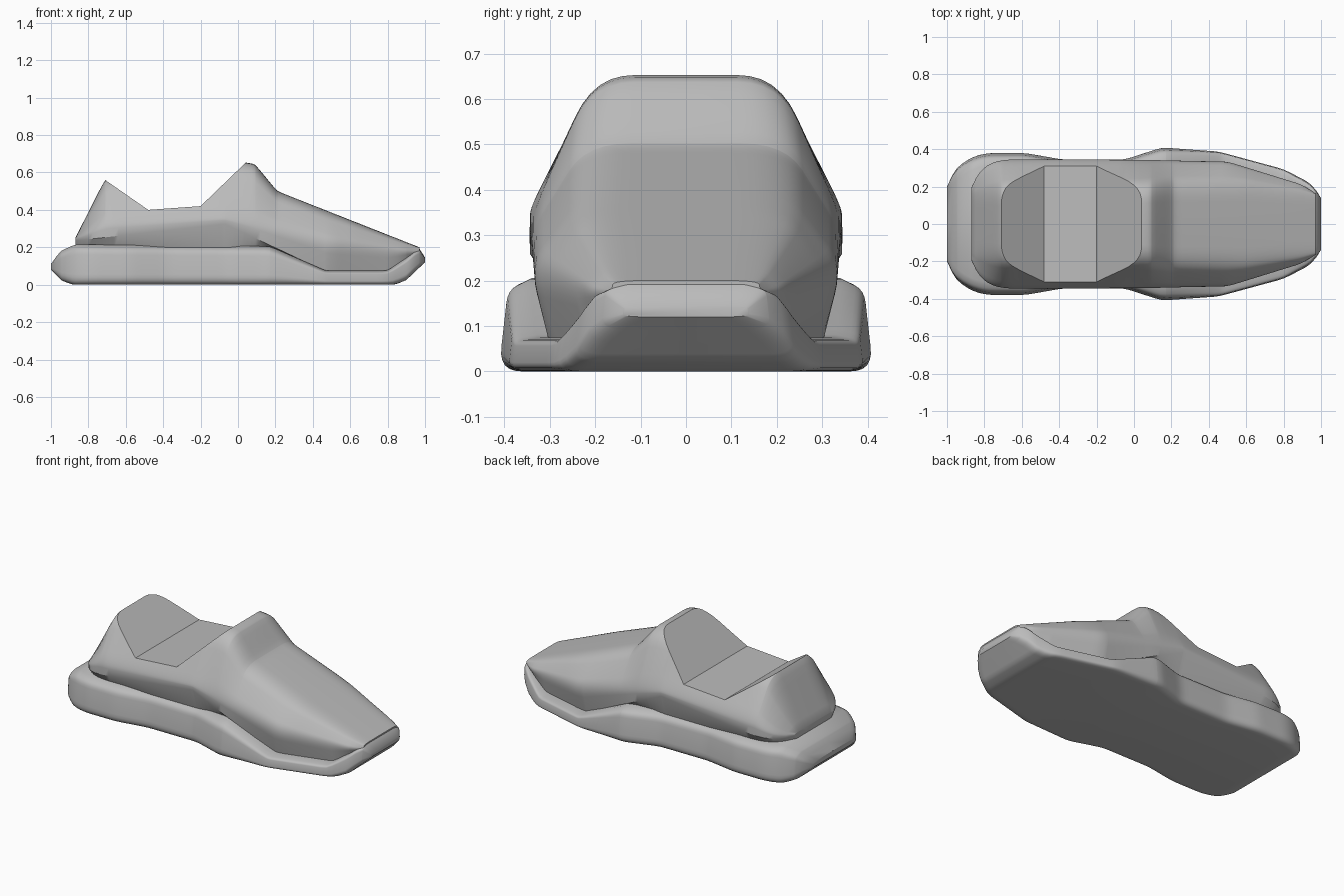
import bpy, bmesh
from mathutils import Vector

if "Cube" in bpy.data.objects:
    bpy.data.objects.remove(bpy.data.objects["Cube"])

GREY = (0.5, 0.5, 0.5, 1)
paint = bpy.data.materials.new("light grey")
paint.use_nodes = True
paint.diffuse_color = GREY
paint.node_tree.nodes["Principled BSDF"].inputs["Base Color"].default_value = GREY


def sample(keys, x):
    """Piecewise linear profile."""
    if x <= keys[0][0]:
        return keys[0][1]
    for (xa, va), (xb, vb) in zip(keys, keys[1:]):
        if x <= xb:
            return va + (vb - va) * (x - xa) / (xb - xa)
    return keys[-1][1]


def soft(keys, x, r=0.03):
    """Profile with its kinks rounded off, exact at both ends."""
    r = min(r, x - keys[0][0], keys[-1][0] - x)
    return sum(sample(keys, x + r * k / 4) for k in range(-4, 5)) / 9


def arc(a, corner, b, steps=6):
    """Rounded corner between two points."""
    out = []
    for i in range(steps + 1):
        t = i / steps
        out.append(a.lerp(corner, t).lerp(corner.lerp(b, t), t))
    return out


def stations(start, end, count, keys):
    xs = {round(start + (end - start) * i / count, 4) for i in range(count + 1)}
    xs |= {x for x, _ in keys}
    return sorted(xs)


def new_object(name, bm):
    bmesh.ops.recalc_face_normals(bm, faces=bm.faces)
    mesh = bpy.data.meshes.new(name)
    bm.to_mesh(mesh)
    bm.free()
    obj = bpy.data.objects.new(name, mesh)
    bpy.context.collection.objects.link(obj)
    mesh.materials.append(paint)
    return obj


def loft(name, xs, half_section):
    """Skin mirrored half sections placed along x."""
    bm = bmesh.new()
    rings = []
    for x in xs:
        half = half_section(x)
        ring = half + [Vector((-p.x, p.y)) for p in reversed(half[1:-1])]
        rings.append([bm.verts.new((x, p.x, p.y)) for p in ring])
    for a, b in zip(rings, rings[1:]):
        for i in range(len(a)):
            j = (i + 1) % len(a)
            bm.faces.new((a[i], a[j], b[j], b[i]))
    bm.faces.new(rings[0])
    bm.faces.new(rings[-1])
    return new_object(name, bm)


def smooth(obj, degrees):
    bpy.ops.object.select_all(action='DESELECT')
    obj.select_set(True)
    bpy.context.view_layer.objects.active = obj
    bpy.ops.object.shade_smooth_by_angle(angle=degrees * 3.1416 / 180)


# Lower skirt: outline, floor and rim heights along its length
skirt_width = [(-1, .2), (-.97, .28), (-.92, .33), (-.85, .37), (-.78, .385), (-.58, .385),
               (-.38, .35), (-.05, .35), (.15, .415), (.45, .39), (.8, .295),
               (.93, .23), (.97, .195), (1, .14)]
skirt_floor = [(-1, .08), (-.94, .02), (-.88, 0), (.84, 0), (.9, .025), (1, .12)]
skirt_rim = [(-1, .11), (-.95, .18), (-.87, .215), (.17, .205), (.47, .075),
             (.8, .075), (.9, .145), (.97, .203), (1, .145)]


def skirt_section(x):
    w, lo, hi = soft(skirt_width, x), sample(skirt_floor, x), soft(skirt_rim, x, .015)
    h = hi - lo
    bottom = Vector((w, lo))
    shoulder = Vector((w - .1 * h, hi - .12 * h))
    inner = Vector((w - .1 * h - .05, hi))
    keel = Vector((w - .05, lo))
    wall = bottom.lerp(shoulder, .3)
    return ([Vector((0, hi)), inner] + arc(inner.lerp(shoulder, .6), shoulder, shoulder.lerp(bottom, .15), 4)
            + arc(wall, bottom, keel) + [Vector((0, lo))])


skirt = loft("lower_skirt", stations(-1, 1, 70, skirt_rim), skirt_section)
smooth(skirt, 35)

# Upper shell: crown, shoulder, waist and lower edge along its length
crown = [(-.87, .25), (-.71, .565), (.03, .655), (.09, .645), (.21, .5), (.97, .2)]
crown_width = [(-.87, .15), (-.71, .19), (.03, .2), (.21, .22), (.6, .22), (.97, .16)]
waist_width = [(-.87, .19), (-.83, .28), (-.76, .33), (-.68, .345), (.5, .345),
               (.9, .215), (.97, .165)]
waist = [(-.87, .245), (-.71, .33), (-.07, .36), (.1, .33), (.5, .23), (.97, .17)]
edge = [(-.87, .235), (-.07, .325), (.47, .07), (.8, .07), (.9, .13), (.97, .16)]
tuck = [(-.87, 0), (-.07, .004), (.15, .012), (.5, .045), (.97, .02)]


def shell_section(x):
    top = Vector((soft(crown_width, x), soft(crown, x, .012)))
    mid = Vector((soft(waist_width, x), soft(waist, x)))
    low = Vector((mid.x - sample(tuck, x), sample(edge, x)))
    under = Vector((low.x - .045, min(low.y - .005, .19)))
    return ([Vector((0, top.y))]
            + arc(top * 1.0 - Vector((top.x * .45, 0)), top, top.lerp(mid, .3))
            + arc(mid.lerp(top, .25), mid, mid.lerp(low, .4))
            + [low, under, Vector((0, under.y))])


shell = loft("upper_shell", stations(-.87, .97, 80, crown + edge), shell_section)

# Cockpit hollow: seat back, seat and dashboard cut straight across
bm = bmesh.new()
profile = [(-.92, .7054), (-.48, .4), (-.2, .42), (.14, .748), (.14, 1), (-.92, 1)]
face = bm.faces.new([bm.verts.new((x, -.6, z)) for x, z in profile])
grown = bmesh.ops.extrude_face_region(bm, geom=[face])["geom"]
bmesh.ops.translate(bm, vec=(0, 1.2, 0), verts=[v for v in grown if isinstance(v, bmesh.types.BMVert)])
cutter = new_object("cockpit_cutter", bm)
cutter.hide_render = True

cut = shell.modifiers.new("cockpit", 'BOOLEAN')
cut.operation = 'DIFFERENCE'
cut.solver = 'EXACT'
cut.object = cutter
bpy.context.view_layer.objects.active = shell
bpy.ops.object.modifier_apply(modifier=cut.name)
bpy.data.objects.remove(cutter)
smooth(shell, 32)
